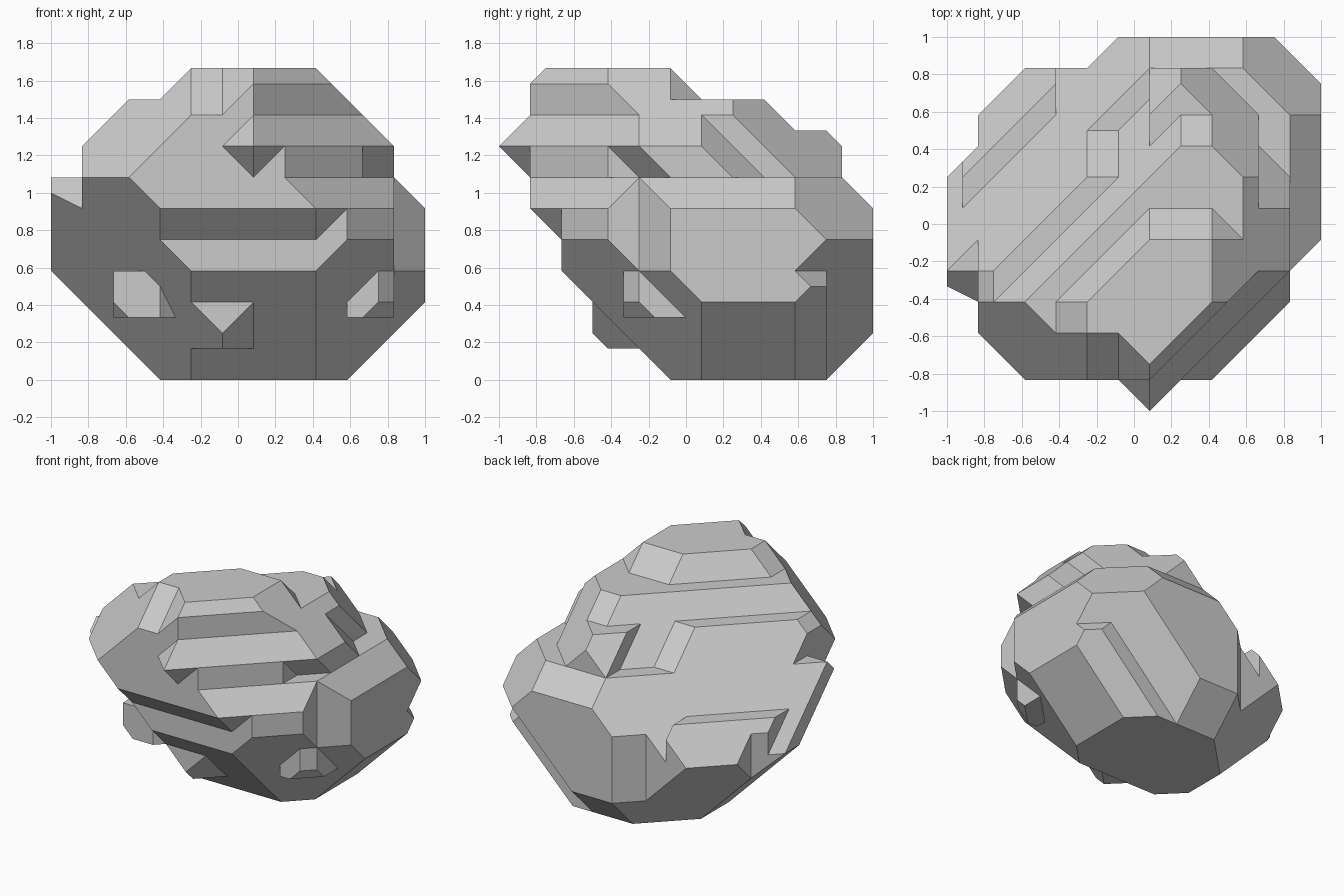
import bpy
import bmesh
from itertools import combinations
from mathutils import Vector

old = bpy.data.objects.get("Cube")
if old:
    bpy.data.objects.remove(old, do_unlink=True)

UNIT = 1 / 12
AXES = {"R": (1, 0, 0), "L": (-1, 0, 0), "B": (0, 1, 0),
        "F": (0, -1, 0), "U": (0, 0, 1), "D": (0, 0, -1)}

# Facet limits shared by every chunk, in twelfths of a unit.
# R/L = +x/-x, B/F = back/front, U/D = up/down; letters add up to a direction.
BASE = dict(R=12, L=10, F=10, B=10, U=13, D=0,
            RB=21, LF=17, RF=13, LB=15,
            RU=23, LU=25, BU=23, FU=27,
            RD=7, LD=5, BD=9, FD=-1,
            RBU=30, LBU=22, RFU=26, LFU=30,
            RBD=12, LBD=10, RFD=6, LFD=4)

stone = bpy.data.materials.new("grey_stone")
stone.use_nodes = True
GREY = (0.6, 0.6, 0.6, 1)
stone.diffuse_color = GREY
stone.node_tree.nodes["Principled BSDF"].inputs["Base Color"].default_value = GREY


def direction(key):
    return sum((Vector(AXES[c]) for c in key), Vector())


def chunk(name, **limits):
    """Flat-faced convex stone bounded by the base facets plus overrides."""
    planes = [(direction(k), v) for k, v in {**BASE, **limits}.items()]
    corners = set()
    for (a, da), (b, db), (c, dc) in combinations(planes, 3):
        bc = b.cross(c)
        det = a.dot(bc)
        if abs(det) < 0.5:
            continue
        p = (bc * da + c.cross(a) * db + a.cross(b) * dc) / det
        if all(n.dot(p) <= d + 0.001 for n, d in planes):
            corners.add(tuple(round(v, 2) + 0.0 for v in p))
    bm = bmesh.new()
    for p in sorted(corners):
        bm.verts.new(Vector(p) * UNIT)
    bmesh.ops.convex_hull(bm, input=bm.verts[:])
    loose = [v for v in bm.verts if not v.link_faces]
    bmesh.ops.delete(bm, geom=loose, context="VERTS")
    bmesh.ops.dissolve_limit(bm, angle_limit=0.03, verts=bm.verts[:], edges=bm.edges[:])
    bmesh.ops.recalc_face_normals(bm, faces=bm.faces[:])
    mesh = bpy.data.meshes.new(name)
    bm.to_mesh(mesh)
    bm.free()
    mesh.materials.append(stone)
    obj = bpy.data.objects.new(name, mesh)
    bpy.context.collection.objects.link(obj)
    return obj


# Summit and its lower left shoulder
top = dict(U=20, R=10, RF=11, RFU=30, RU=25, RBU=24, BU=19, LBU=18, LU=23)
chunk("summit", **top, FU=29, LFU=28)
chunk("summit_shoulder", **top)

# Brow at the front, its undercut right end and a pointed nib
brow = dict(U=18, RFU=28, RU=25, RBU=26, BU=19, LBU=20)
chunk("brow", **brow, R=8, RFD=0)
chunk("brow_end", **brow, R=10, RFD=-2)
chunk("brow_nib", U=18, F=12, B=-4, RFU=28, LFU=26, LBU=12, LF=11,
      FD=-3, RFD=-2, LFD=-4)

# Stepped terraces falling to the back
chunk("upper_terrace", U=18, R=8, RU=25, RFU=28, RBU=28, LBU=20)
chunk("middle_terrace", U=16, R=-1, BU=19)
chunk("middle_knob", U=16, L=-1, R=8, RBU=28, BU=25)
chunk("lower_ledge", U=10, LBU=24, L=11, R=-5)
chunk("lower_ledge_lip", U=10, LBU=24, LB=17, R=-5)

# Widest belt, its inner core, the left flank and the back bulge
chunk("belt", B=9, RBU=26, RBD=14)
chunk("belt_core", RF=15, R=10, RFD=4)
chunk("left_flank", L=12, FU=16)
chunk("back_bulge", B=12, F=-5, LB=13, RFD=-2)

# Undercut steps below the front
chunk("under_step", F=8, FD=1, U=11, RF=15, R=10)
chunk("low_step", F=6, FD=3, RFD=2, D=-2, U=10)
chunk("foot", F=6, FD=1, U=10)

# Small studs on the lower front corners
stud = dict(D=-4, U=7)
chunk("left_stud", **stud, F=4, FD=0, R=10, L=-7, RFD=8)
chunk("right_stud", **stud, F=5, FD=1, L=8, RF=0, LFD=8)
